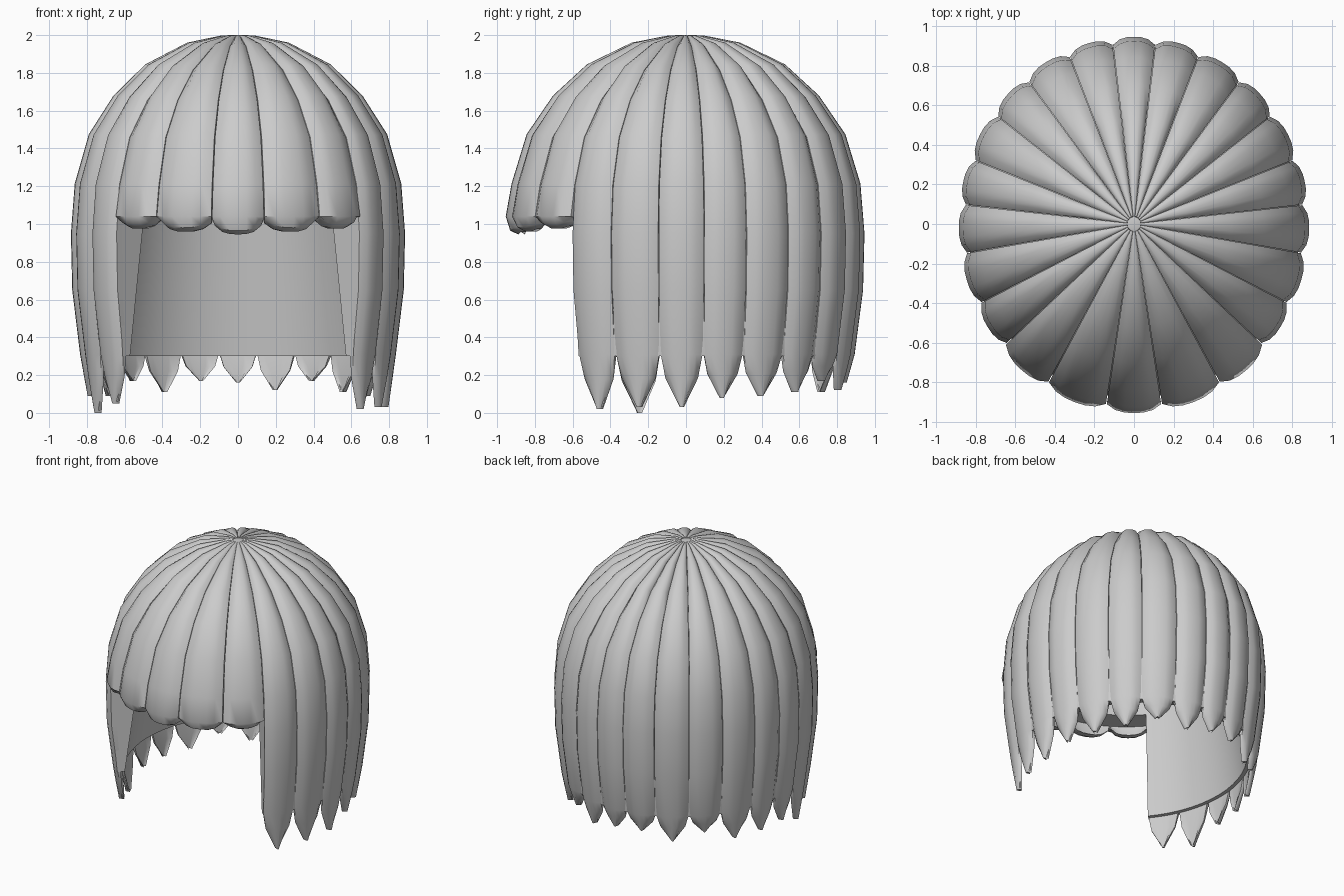
import bpy, bmesh
from math import sin, cos, radians

cube = bpy.data.objects.get("Cube")
if cube:
    bpy.data.objects.remove(cube, do_unlink=True)

SX, SY = 0.885, 0.945          # half width and half depth of the head of hair
COLS = 7

grey = bpy.data.materials.new("hair_grey")
grey.use_nodes = True
grey.diffuse_color = (0.6, 0.6, 0.6, 1)
grey.node_tree.nodes["Principled BSDF"].inputs["Base Color"].default_value = (0.6, 0.6, 0.6, 1)


def place(angle, s, z):
    """Point on the oval; angle is in degrees from the front towards +x."""
    a = radians(angle)
    return (SX * s * sin(a), -SY * s * cos(a), z)


def loft(name, rings, loop=False):
    """Skin closed rings of points; cap both ends unless looped."""
    bm = bmesh.new()
    rows = [[bm.verts.new(p) for p in ring] for ring in rings]
    n = len(rows[0])
    pairs = list(zip(rows, rows[1:])) + ([(rows[-1], rows[0])] if loop else [])
    for a, b in pairs:
        for i in range(n):
            j = (i + 1) % n
            bm.faces.new((a[i], a[j], b[j], b[i]))
    if not loop:
        bm.faces.new(rows[0])
        bm.faces.new(rows[-1])
    bmesh.ops.recalc_face_normals(bm, faces=bm.faces)
    mesh = bpy.data.meshes.new(name)
    bm.to_mesh(mesh)
    bm.free()
    mesh.materials.append(grey)
    obj = bpy.data.objects.new(name, mesh)
    bpy.context.collection.objects.link(obj)
    bpy.ops.object.select_all(action='DESELECT')
    obj.select_set(True)
    bpy.context.view_layer.objects.active = obj
    bpy.ops.object.shade_smooth_by_angle(angle=radians(40))
    return obj


# Shared dome profile: radius factor, height
DOME = [(0.04, 2.0), (0.1, 1.998), (0.305, 1.96), (0.555, 1.845),
        (0.745, 1.68), (0.893, 1.475), (0.977, 1.215)]


def strand(name, a0, a1, rows, lift=0):
    """One lock of hair: rows hold radius, height, width, thickness."""
    mid, half = (a0 + a1) / 2, (a1 - a0) / 2 * 0.985
    rings = []
    for k, (s, z, w, th) in enumerate(rows):
        outer, inner = [], []
        for c in range(COLS):
            u = 2 * c / (COLS - 1) - 1
            drop = 0.035 * abs(u) ** 3 * min(1, s / 0.5)
            up = lift * abs(u) ** 3 if k >= len(rows) - 2 else 0
            for side, f in ((outer, 1 - drop), (inner, 1 - max(th, drop + 0.01))):
                zz = z + up - (1 - f) * max(0, z - 1)
                side.append(place(mid + u * half * w, s * f, zz))
        rings.append(outer + inner[::-1])
    return loft(name, rings)


dome_rows = [(s, z, 1, 0.08) for s, z in DOME]


def long_strand(name, a0, a1, tip):
    mid_z = tip + 0.55 * (0.31 - tip)
    strand(name, a0, a1, dome_rows + [
        (1.0, 0.95, 1, 0.08), (0.992, 0.65, 1, 0.075), (0.945, 0.31, 0.98, 0.06),
        (0.925, mid_z, 0.78, 0.05), (0.9, tip, 0.1, 0.02)])


def fringe_strand(name, a0, a1, low):
    strand(name, a0, a1, dome_rows + [
        (1.01, 1.04, 1, 0.09), (0.985, low + 0.02, 0.98, 0.08),
        (0.94, low, 0.95, 0.04)], lift=0.045)


# Fringe over the forehead
fringe_strand("fringe_middle", -9.3, 9.3, 0.945)
for side, sign in (("left", 1), ("right", -1)):
    for i, (a, b, low) in enumerate([(9.3, 30, 0.96), (30, 48.7, 0.975)]):
        lo, hi = sorted((a * sign, b * sign))
        fringe_strand(f"fringe_{side}_{i + 1}", lo, hi, low)

# Long locks round the sides and back, with uneven tips
EDGES = [48.7, 64.3, 80.8, 96.1, 110.6, 126.5, 141.7, 157.7, 172.8]
TIPS = {"left": (1, [0.02, 0.03, 0.03, 0.08, 0.09, 0.11, 0.17, 0.12]),
        "right": (-1, [0.05, 0.0, 0.09, 0.09, 0.09, 0.17, 0.11, 0.17])}
for side, (sign, tips) in TIPS.items():
    for i, tip in enumerate(tips):
        lo, hi = sorted((EDGES[i] * sign, EDGES[i + 1] * sign))
        long_strand(f"lock_{side}_{i + 1}", lo, hi, tip)
long_strand("lock_back", EDGES[-1], 360 - EDGES[-1], 0.16)

# Smooth lining: upper dome all round, lower wall open at the front
upper = [(0.02, 1.93), (0.29, 1.89), (0.52, 1.78), (0.7, 1.62), (0.84, 1.43), (0.91, 1.2),
         (0.93, 1.05), (0.745, 1.05), (0.7, 1.3), (0.55, 1.55), (0.3, 1.72), (0.02, 1.8)]
loft("lining_dome", [[place(a, s, z) for s, z in upper] for a in range(0, 360, 6)], loop=True)

lower = [(0.93, 1.05), (0.95, 0.9), (0.945, 0.65), (0.915, 0.3),
         (0.857, 0.3), (0.805, 0.65), (0.745, 1.05)]
start, end, steps = EDGES[0] + 0.2, 360 - EDGES[0] - 0.2, 44
loft("lining_wall", [[place(start + (end - start) * i / steps, s, z) for s, z in lower]
                     for i in range(steps + 1)])

# Small crown button where the locks meet
loft("crown_button", [[place(a, r, z) for a in range(0, 360, 30)]
                      for r, z in ((0.04, 1.96), (0.04, 1.995), (0.025, 1.998))])
